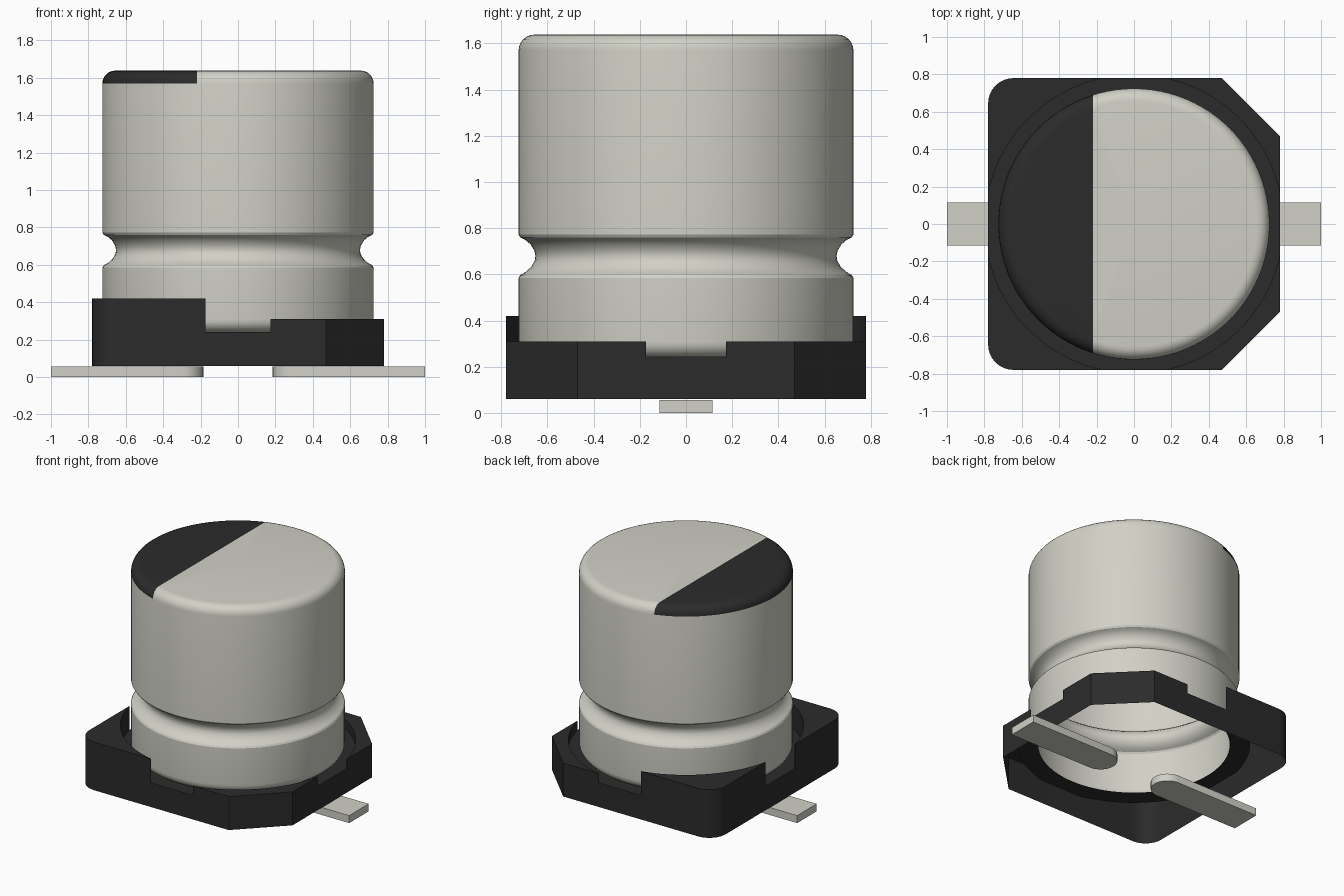
import bpy, bmesh, math
from mathutils import Vector

cube = bpy.data.objects.get("Cube")
if cube:
    bpy.data.objects.remove(cube, do_unlink=True)


def material(name, rgb):
    m = bpy.data.materials.new(name)
    m.use_nodes = True
    m.diffuse_color = (*rgb, 1)
    m.node_tree.nodes["Principled BSDF"].inputs["Base Color"].default_value = (*rgb, 1)
    return m


METAL = material("pale warm metal", (0.64, 0.635, 0.57))
BLACK = material("black plastic", (0.024, 0.024, 0.024))


def make(name, bm, *mats):
    bmesh.ops.recalc_face_normals(bm, faces=bm.faces[:])
    me = bpy.data.meshes.new(name)
    bm.to_mesh(me)
    bm.free()
    ob = bpy.data.objects.new(name, me)
    bpy.context.collection.objects.link(ob)
    for m in mats:
        me.materials.append(m)
    return ob


def smooth(ob):
    bpy.ops.object.select_all(action='DESELECT')
    ob.select_set(True)
    bpy.context.view_layer.objects.active = ob
    bpy.ops.object.shade_smooth_by_angle(angle=math.radians(30))


def arc(cx, cy, r, a0, a1, n):
    return [(cx + r * math.cos(math.radians(a0 + (a1 - a0) * i / n)),
             cy + r * math.sin(math.radians(a0 + (a1 - a0) * i / n))) for i in range(n + 1)]


def prism(name, outline, z0, z1, *mats):
    bm = bmesh.new()
    face = bm.faces.new([bm.verts.new((x, y, z0)) for x, y in outline])
    ext = bmesh.ops.extrude_face_region(bm, geom=[face])
    up = [v for v in ext["geom"] if isinstance(v, bmesh.types.BMVert)]
    bmesh.ops.translate(bm, verts=up, vec=(0, 0, z1 - z0))
    return make(name, bm, *mats)


def rect(x0, x1, y0, y1):
    return [(x0, y0), (x1, y0), (x1, y1), (x0, y1)]


# Can: lathed shell, open underneath, with a pinched groove
R, F = 0.725, 0.068
profile = arc(R - F, 0.24 + F, F, -90, 0, 6)
profile += [(R, 0.585), (0.718, 0.597), (0.695, 0.61), (0.67, 0.632), (0.655, 0.66),
            (0.652, 0.68), (0.657, 0.703), (0.674, 0.731), (0.697, 0.75),
            (0.718, 0.76), (R, 0.772)]
profile += arc(R - F, 1.638 - F, F, 0, 90, 6) + [(0, 1.638)]
bm = bmesh.new()
vs = [bm.verts.new((r, 0, z)) for r, z in profile]
edges = [bm.edges.new(p) for p in zip(vs, vs[1:])]
bmesh.ops.spin(bm, geom=vs + edges, cent=(0, 0, 0), axis=(0, 0, 1),
               angle=math.tau, steps=96, use_duplicate=False)
bmesh.ops.remove_doubles(bm, verts=bm.verts[:], dist=1e-4)

# Polarity mark: top cap cut along a straight line
MARK_X, MARK_Z = -0.22, 1.638 - F
cap = [f for f in bm.faces if f.calc_center_median().z > MARK_Z]
geom = set(cap) | {e for f in cap for e in f.edges} | {v for f in cap for v in f.verts}
bmesh.ops.bisect_plane(bm, geom=list(geom), dist=1e-5,
                       plane_co=(MARK_X, 0, 0), plane_no=(1, 0, 0))
for f in bm.faces:
    c = f.calc_center_median()
    f.material_index = int(c.z > MARK_Z + 1e-4 and c.x < MARK_X)
smooth(make("can", bm, METAL, BLACK))

# Base: block with two rounded and two chamfered corners
H, C, CR, HOLE = 0.78, 0.47, 0.135, 0.66
outline = [(C, -H), (H, -C), (H, C), (C, H)]
outline += arc(-H + CR, H - CR, CR, 90, 180, 8) + arc(-H + CR, -H + CR, CR, 180, 270, 8)
base = prism("base", outline, 0.06, 0.42, BLACK)
ring = arc(0, 0, 0.797, 0, 360, 96)[:-1]
hole = arc(0, 0, HOLE, 0, 360, 96)[:-1]
N = 0.173
cutters = [prism("base_step_cutter", rect(0, 1, -1, 1), 0.31, 0.6),
           prism("base_well_cutter", ring, 0.24, 0.7),
           prism("base_notch_cutter_x", rect(-1, 1, -N, N), 0.24, 0.8),
           prism("base_notch_cutter_y", rect(-N, N, -1.1, 1.1), 0.24, 0.9),
           prism("base_hole_cutter", hole, -0.1, 1.0)]
for c in cutters:
    c.hide_render = True
    mod = base.modifiers.new(c.name, 'BOOLEAN')
    mod.operation, mod.solver, mod.object = 'DIFFERENCE', 'EXACT', c
bpy.context.view_layer.update()
done = base.evaluated_get(bpy.context.evaluated_depsgraph_get())
bm = bmesh.new()
bm.from_mesh(done.to_mesh())
done.to_mesh_clear()
base.modifiers.clear()
for c in cutters:
    bpy.data.objects.remove(c, do_unlink=True)

# Hollow the base: drop the underside and the bore wall
bm.normal_update()
drop = [f for f in bm.faces if f.normal.z < -0.9
        or all(abs(v.co.xy.length - HOLE) < 0.003 and v.co.z < 0.25 for v in f.verts)
        and abs(f.normal.z) < 0.1]
bmesh.ops.delete(bm, geom=drop, context='FACES')
for f in bm.faces:
    f.material_index = 0
bm.to_mesh(base.data)
bm.free()
smooth(base)

# Leads: flat strips with a rounded inner end
W = 0.115
for side, name in ((1, "left_lead"), (-1, "right_lead")):
    strip = [(1, -W), (1, W)] + arc(0.185 + W, 0, W, 90, 270, 14)
    smooth(prism(name, [(side * x, y) for x, y in strip], 0, 0.056, METAL))
